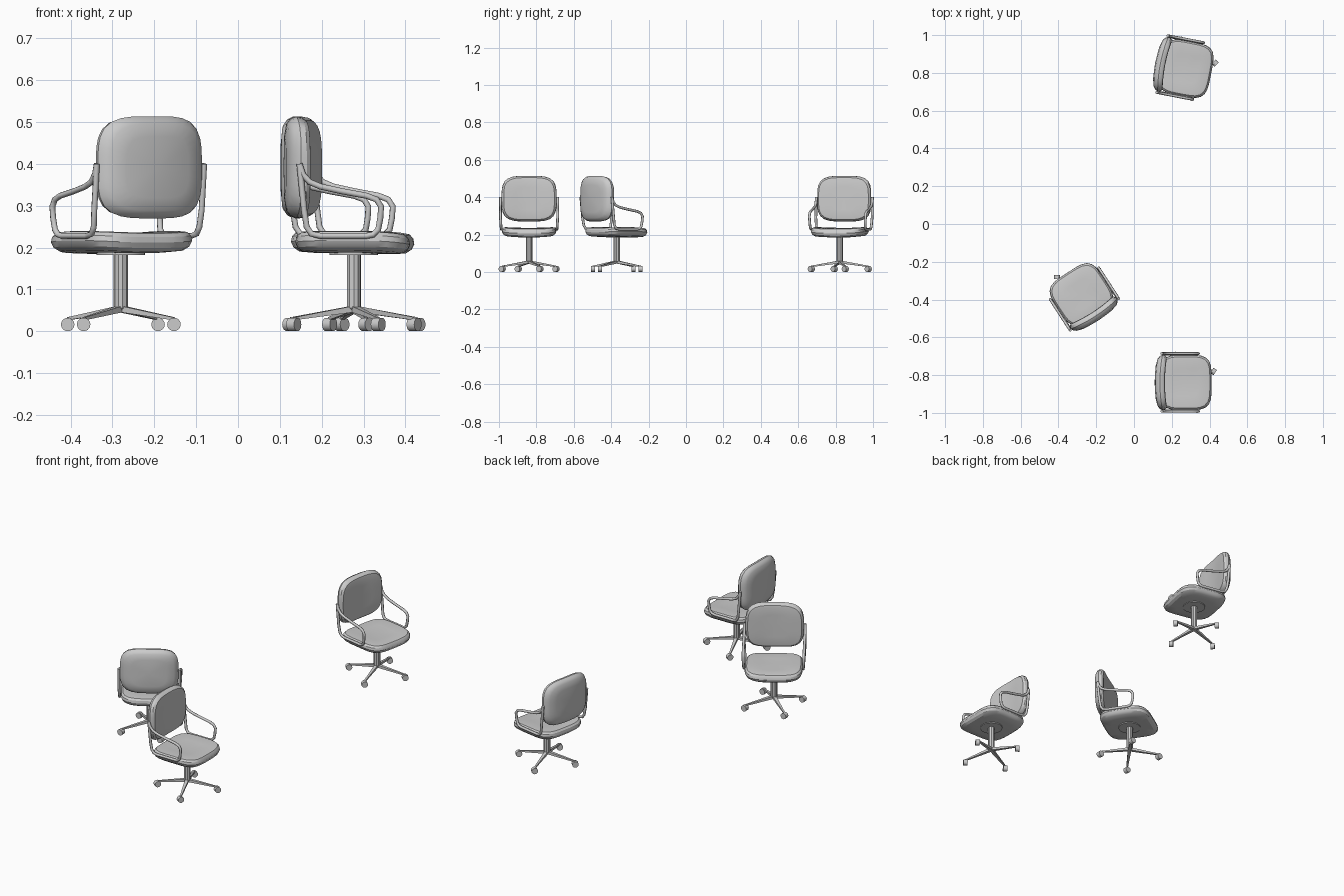
import bpy, bmesh, math
from mathutils import Matrix, Vector

if "Cube" in bpy.data.objects:
    bpy.data.objects.remove(bpy.data.objects["Cube"])


def finish(name, bm, angle=30):
    bmesh.ops.recalc_face_normals(bm, faces=bm.faces[:])
    me = bpy.data.meshes.new(name)
    bm.to_mesh(me)
    bm.free()
    ob = bpy.data.objects.new(name, me)
    bpy.context.collection.objects.link(ob)
    bpy.context.view_layer.objects.active = ob
    ob.select_set(True)
    bpy.ops.object.shade_smooth_by_angle(angle=math.radians(angle))
    ob.select_set(False)
    return ob


def cushion(name, a, b, n, layers, place, count=40):
    """Loft scaled superellipse rings; place(u, v, h) maps them into the chair."""
    bm = bmesh.new()
    rings = []
    for s, h in layers:
        if s == 0:
            rings.append([bm.verts.new(place(0, 0, h))] * count)
            continue
        ring = []
        for i in range(count):
            t = 2 * math.pi * (i + 0.5) / count
            c, d = math.cos(t), math.sin(t)
            r = (abs(c) ** n + abs(d) ** n) ** (-1 / n)
            ring.append(bm.verts.new(place(a * s * c * r, b * s * d * r, h)))
        rings.append(ring)
    for r0, r1 in zip(rings, rings[1:]):
        for i in range(count):
            j = (i + 1) % count
            quad = dict.fromkeys((r0[i], r0[j], r1[j], r1[i]))
            bm.faces.new(list(quad))
    return finish(name, bm)


def cyl(bm, r1, r2, z0, z1, seg):
    bmesh.ops.create_cone(bm, cap_ends=True, segments=seg, radius1=r1, radius2=r2,
                          depth=z1 - z0, matrix=Matrix.Translation((0, 0, (z0 + z1) / 2)))


# One chair, facing +x, column on the z axis
parts = []

# Seat: dished across, falling away at the front
parts.append(cushion(
    "seat", 0.137, 0.146, 4.2,
    [(0, .187), (.6, .187), (.87, .19), (.96, .199), (1, .212), (.985, .225),
     (.93, .234), (.85, .236), (.5, .234), (0, .233)],
    lambda u, v, h: (u - .003, v, h + .005 * (v / .146) ** 2 - .006 * (max(u, 0) / .137) ** 2)))

# Backrest: bowed around the sitter
parts.append(cushion(
    "backrest", 0.147, 0.122, 3.8,
    [(0, -.168), (.6, -.167), (.85, -.162), (.95, -.153), (1, -.14), (.98, -.126),
     (.92, -.116), (.85, -.114), (.5, -.114), (0, -.114)],
    lambda u, v, h: (h + .014 * (u / .147) ** 2, u, v + .392)))

# Armrest tubes, one loop and one rear post per side
loop = [(-.13, .40), (-.122, .375), (-.106, .357), (-.08, .346), (-.03, .335), (.03, .324),
        (.054, .315), (.065, .298), (.063, .27), (.058, .243), (.046, .231), (.03, .228),
        (-.08, .228), (-.102, .233), (-.113, .25), (-.119, .29), (-.13, .40)]
cu = bpy.data.curves.new("armrests", 'CURVE')
cu.dimensions = '3D'
cu.bevel_depth = 0.0072
cu.bevel_resolution = 2
cu.use_fill_caps = True
for side in (-1, 1):
    sp = cu.splines.new('POLY')
    sp.points.add(len(loop) - 1)
    for p, (x, z) in zip(sp.points, loop):
        p.co = (x, side * (.149 + .004 * min(1, (z - .228) / .06)), z, 1)
arms = bpy.data.objects.new("armrests", cu)
bpy.context.collection.objects.link(arms)
parts.append(arms)

# Column and mounting plate
bm = bmesh.new()
cyl(bm, .017, .017, .056, .188, 10)
cyl(bm, .008, .017, .045, .056, 10)
cyl(bm, .058, .058, .183, .19, 24)
parts.append(finish("column", bm))

# Four tapered legs and their casters
bm_leg, bm_wheel = bmesh.new(), bmesh.new()
axle = Matrix.Rotation(math.radians(-33), 4, 'Z') @ Matrix.Rotation(math.pi / 2, 4, 'Y')
for k in range(4):
    rot = Matrix.Rotation(math.radians(22 + 90 * k), 4, 'Z')
    for v in bmesh.ops.create_cube(bm_leg, size=1)['verts']:
        if v.co.x > 0:
            p = Vector((.155, v.co.y * .008, .030 + v.co.z * .007))
        else:
            p = Vector((.006, v.co.y * .018, .053 + v.co.z * .015))
        v.co = rot @ p
    pos = rot @ Vector((.155, 0, .0165))
    bmesh.ops.create_cone(bm_wheel, cap_ends=True, segments=14, radius1=.0162, radius2=.0162,
                          depth=.022, matrix=Matrix.Translation(pos) @ axle)
parts.append(finish("legs", bm_leg))
parts.append(finish("casters", bm_wheel))

# Place the three chairs, sharing the part meshes
for n, (x, y, deg) in enumerate([(.277, -.839, 0), (.277, .822, -11), (-.28, -.37, 123)]):
    m = Matrix.Translation((x, y, 0)) @ Matrix.Rotation(math.radians(deg), 4, 'Z')
    for src in parts:
        ob = src
        if n:
            ob = src.copy()
            bpy.context.collection.objects.link(ob)
        ob.name = f"chair_{n + 1}_{src.data.name}"
        ob.matrix_world = m
